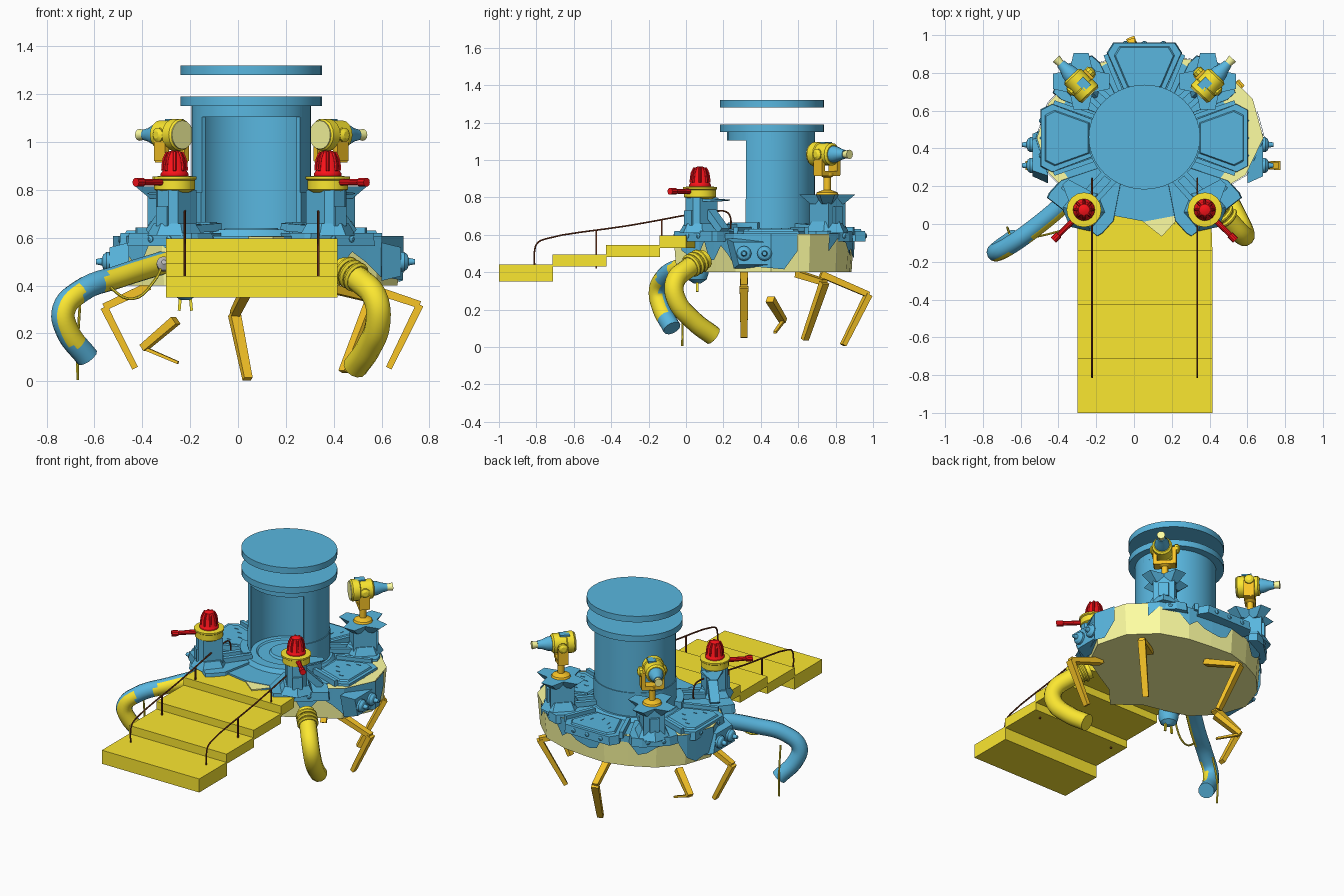
import bpy, math, random
from mathutils import Vector, Matrix

if "Cube" in bpy.data.objects:
    bpy.data.objects.remove(bpy.data.objects["Cube"])

random.seed(4)
CX, CY = 0.055, 0.455          # platform centre


def mat(name, c):
    m = bpy.data.materials.new(name)
    m.diffuse_color = (*c, 1)
    m.use_nodes = True
    m.node_tree.nodes["Principled BSDF"].inputs["Base Color"].default_value = m.diffuse_color
    return m


BLUE = mat("blue", (0.10, 0.47, 0.74))
YEL = mat("yellow", (0.97, 0.80, 0.03))
PALE = mat("pale_yellow", (1.0, 1.0, 0.36))
RED = mat("red", (0.95, 0.006, 0.01))
ORANGE = mat("orange", (0.95, 0.56, 0.02))
BROWN = mat("brown", (0.2, 0.045, 0.015))
GREY = mat("grey", (0.5, 0.5, 0.5))
smooth = []


def mesh(name, verts, faces, m, M=None):
    me = bpy.data.meshes.new(name)
    me.from_pydata([tuple((M @ Vector(v)) if M else v) for v in verts], [], faces)
    me.materials.append(m)
    me.update()
    ob = bpy.data.objects.new(name, me)
    bpy.context.collection.objects.link(ob)
    return ob


def prism(name, pts, z0, z1, m, top=1.0, bot=1.0, M=None):
    """Extruded polygon; top and bot scale the end faces about the centroid."""
    n = len(pts)
    cx, cy = sum(p[0] for p in pts) / n, sum(p[1] for p in pts) / n
    v = [(cx + (x - cx) * s, cy + (y - cy) * s, z) for z, s in ((z0, bot), (z1, top)) for x, y in pts]
    f = [tuple(reversed(range(n))), tuple(range(n, 2 * n))]
    f += [(i, (i + 1) % n, n + (i + 1) % n, n + i) for i in range(n)]
    return mesh(name, v, f, m, M)


def lathe(name, prof, loc, m, d=(0, 0, 1), n=16, sy=1.0):
    """Revolve (radius, height) points around direction d."""
    M = Matrix.Translation(loc) @ Vector(d).to_track_quat('Z', 'Y').to_matrix().to_4x4()
    v = [(r * math.cos(2 * math.pi * i / n), sy * r * math.sin(2 * math.pi * i / n), t)
         for r, t in prof for i in range(n)]
    f = [(k * n + i, k * n + (i + 1) % n, (k + 1) * n + (i + 1) % n, (k + 1) * n + i)
         for k in range(len(prof) - 1) for i in range(n)]
    f += [tuple(reversed(range(n))), tuple(range(len(v) - n, len(v)))]
    ob = mesh(name, v, f, m, M)
    smooth.append(ob)
    return ob


def box(name, lo, hi, m, M=None):
    return prism(name, [(lo[0], lo[1]), (hi[0], lo[1]), (hi[0], hi[1]), (lo[0], hi[1])], lo[2], hi[2], m, M=M)


def beam(name, a, b, w, h, m, taper=1.0):
    d = Vector(b) - Vector(a)
    M = Matrix.Translation(a) @ d.to_track_quat('Z', 'Y').to_matrix().to_4x4()
    return prism(name, [(-w, -h), (w, -h), (w, h), (-w, h)], 0, d.length, m, taper, M=M)


def tube(name, pts, r, m, res=5, bevel=3):
    cu = bpy.data.curves.new(name, 'CURVE')
    cu.dimensions = '3D'
    cu.bevel_depth, cu.bevel_resolution, cu.resolution_u, cu.use_fill_caps = r, bevel, res, True
    sp = cu.splines.new('BEZIER')
    sp.bezier_points.add(len(pts) - 1)
    for bp, p in zip(sp.bezier_points, pts):
        bp.co = p
        bp.handle_left_type = bp.handle_right_type = 'AUTO'
    cu.materials.append(m)
    ob = bpy.data.objects.new(name, cu)
    bpy.context.collection.objects.link(ob)
    bpy.ops.object.select_all(action='DESELECT')
    ob.select_set(True)
    bpy.context.view_layer.objects.active = ob
    bpy.ops.object.convert(target='MESH')
    smooth.append(bpy.context.object)
    return bpy.context.object


def arc(name, r0, r1, a0, a1, z0, z1, m, n=28, sy=0.94):
    v, f = [], []
    for i in range(n + 1):
        a = math.radians(a0 + (a1 - a0) * i / n)
        v += [(CX + r * math.cos(a), CY + sy * r * math.sin(a), z) for r, z in ((r0, z0), (r1, z0), (r1, z1), (r0, z1))]
    for i in range(n):
        f += [(4 * i + k, 4 * i + 4 + k, 4 * i + 4 + (k + 1) % 4, 4 * i + (k + 1) % 4)[::-1] for k in range(4)]
    ob = mesh(name, v, f + [(0, 1, 2, 3), tuple(range(4 * n, 4 * n + 4))[::-1]], m)
    smooth.append(ob)
    return ob


def frame(deg, sy=0.92):
    return Matrix.Translation((CX, CY, 0)) @ Matrix.Diagonal((1, sy, 1, 1)) @ Matrix.Rotation(math.radians(deg), 4, 'Z')


# broken hull and jagged skirt
R = [.63, .61, .55, .48, .44, .45, .46, .50, .54, .57, .54, .49, .42, .40, .53, .44, .47, .57]
hull = [(CX + r * math.cos(math.radians(20 * i)), CY + r * math.sin(math.radians(20 * i))) for i, r in enumerate(R)]
prism("hull", hull, 0.40, 0.605, PALE, 1.0, 0.97)
sv, sf = [], []
for i in range(54):
    k, t, a = i // 3, (i % 3) / 3, math.radians(20 * i / 3)
    p = Vector(hull[k]).lerp(Vector(hull[(k + 1) % 18]), t)
    low = random.uniform(0.46, 0.59) if abs(math.sin(a + 0.15)) > 0.3 else random.uniform(0.41, 0.46)
    for z, s in ((0.608, 1.012), (low, 1.008)):
        sv.append((CX + (p.x - CX) * s, CY + (p.y - CY) * s, z))
sf = [(2 * i, 2 * i + 1, (2 * i + 3) % 108, (2 * i + 2) % 108) for i in range(54) if not 38 < i < 43 and i not in (2, 3, 4)]
mesh("skirt", sv, sf, BLUE)

# deck with raised plates
arc("deck_ring", 0.0, 0.47, 0, 360, 0.56, 0.608, BLUE, 16)
PLATE = [(0.27, -0.11), (0.49, -0.20), (0.55, -0.165), (0.55, 0.165), (0.49, 0.20), (0.27, 0.11)]
for deg in (0, 90, 180):
    M = frame(deg)
    prism("deck_plate", PLATE, 0.565, 0.62, BLUE, 0.97, M=M)
    prism("deck_plate_top", [(x * 0.86 + 0.055, y * 0.82) for x, y in PLATE], 0.615, 0.63, BLUE, 0.93, M=M)
    for s in (-1, 1):
        beam("plate_rib", M @ Vector((0.27, 0.125 * s, 0.62)), M @ Vector((0.48, 0.205 * s, 0.62)), 0.012, 0.022, BLUE)
        for x, y in ((0.36, 0.0), (0.40, 0.06), (0.45, 0.10)):
            box("plate_slot", (x - 0.014, y * s - 0.002, 0.625), (x + 0.014, y * s + 0.002, 0.633), BLUE, M)
    for y in (-0.1, 0, 0.1):
        lathe("deck_bolt", [(0.014, 0), (0.014, 0.006), (0.006, 0.012)], M @ Vector((0.545, y, 0.594)), BLUE,
              M.to_3x3() @ Vector((1, 0, 0)), 8)
for deg, out, w, c in ((-50, 0.595, 0.185, 0.95), (-130, 0.595, 0.185, 0.95), (44, 0.56, 0.15, 0.6), (136, 0.56, 0.15, 0.6)):
    M = frame(deg)
    prism("corner_plate", [(0.27, -0.07), (0.47, -w), (out - 0.03, -w), (out, -w * c), (out, w * c),
                           (out - 0.03, w), (0.47, w), (0.27, 0.07)], 0.565, 0.62, BLUE, 0.97, M=M)
    for s in (-1, 1):
        beam("corner_pipe", M @ Vector((0.25, 0.035 * s, 0.645)), M @ Vector((0.44, 0.035 * s, 0.635)), 0.014, 0.016, BLUE)
        lathe("deck_bolt", [(0.014, 0), (0.014, 0.006), (0.006, 0.012)], M @ Vector((out - 0.005, 0.05 * s, 0.594)), BLUE,
              M.to_3x3() @ Vector((1, 0, 0)), 8)

# tower with open front, floor rings and floating lid
arc("tower_wall", 0.232, 0.25, -35, 215, 0.60, 1.15, BLUE)
arc("tower_foot", 0.24, 0.255, -35, 215, 0.60, 0.79, BLUE)
arc("tower_lintel", 0.215, 0.25, 0, 360, 1.105, 1.155, BLUE, 32)
for z in (1.15, 1.28):
    lathe("tower_cap" if z < 1.2 else "floating_lid", [(0.295, 0), (0.295, 0.04)], (CX, CY + 0.005, z), BLUE, n=40, sy=0.94)
lathe("tower_floor", [(0.29, 0), (0.27, 0.03), (0.2, 0.03), (0.19, 0.022), (0.12, 0.022), (0.11, 0.035), (0.05, 0.035)],
      (CX, CY, 0.605), BLUE, n=32, sy=0.94)
for a in (195, 305):
    arc("floor_rim", 0.25, 0.30, a, a + 40, 0.62, 0.665, BLUE, 8)

# corner pedestals: front beacons, rear cannons
for s in (-1, 1):
    x, y = CX + 0.32 * s, 0.075
    q = [(0.09, 0), (0.05, 0.07), (-0.05, 0.07), (-0.09, 0), (-0.05, -0.07), (0.05, -0.07)]
    M = Matrix.Translation((x, y, 0)) @ Matrix.Rotation(math.radians(-90 + 40 * s), 4, 'Z')
    prism("front_pedestal", [(-0.07, -0.06), (0.05, -0.06), (0.075, -0.03), (0.075, 0.03), (0.05, 0.06), (-0.07, 0.06)],
          0.61, 0.80, BLUE, M=M)
    prism("front_pedestal_foot", [(a * 1.3, b * 1.4) for a, b in q], 0.61, 0.66, BLUE, 0.75, M=M)
    box("pedestal_hatch", (0.05, -0.03, 0.65), (0.085, 0.03, 0.73), BLUE, M)
    beam("pedestal_wing", M @ Vector((-0.03, 0.04 * s, 0.785)), M @ Vector((-0.05, 0.17 * s, 0.785)), 0.07, 0.008, BLUE, 0.3)
    beam("pedestal_brace", M @ Vector((-0.03, 0.05 * s, 0.72)), M @ Vector((-0.04, 0.15 * s, 0.62)), 0.03, 0.02, BLUE)
    lathe("beacon_base", [(0.065, 0), (0.085, 0.012), (0.085, 0.05), (0.092, 0.055), (0.092, 0.065), (0.06, 0.068)], (x, y, 0.79), YEL)
    dome = [(0.058, 0), (0.058, 0.018), (0.05, 0.03), (0.044, 0.08), (0.03, 0.108), (0.012, 0.115)]
    lathe("beacon_dome", dome, (x, y, 0.85), RED)
    for k in range(8):
        a = k * math.pi / 4
        tube("beacon_rib", [(x + r * math.cos(a), y + r * math.sin(a), 0.85 + t) for r, t in dome[2:5]], 0.007, RED, 2, 1)
    d = (0.71 * s, -0.7, 0)
    lathe("beacon_nozzle", [(0.016, 0), (0.013, 0.13), (0.019, 0.132), (0.019, 0.172)], (x + 0.04 * s, y - 0.04, 0.832), RED, d, 10)

    x, y = CX + 0.335 * s, 0.755
    M = Matrix.Translation((x, y, 0)) @ Matrix.Rotation(math.radians(90 - 45 * s), 4, 'Z')
    prism("rear_pedestal", [(-0.07, -0.065), (0.075, -0.065), (0.075, 0.065), (-0.07, 0.065)], 0.61, 0.80, BLUE, M=M)
    prism("rear_pedestal_foot", [(a * 1.4, b * 1.4) for a, b in q], 0.61, 0.67, BLUE, 0.72, M=M)
    box("pedestal_hatch", (0.05, -0.03, 0.66), (0.09, 0.03, 0.75), BLUE, M)
    star = []
    for k in range(4):
        for o, r in ((-15, 0.155), (15, 0.155), (45, 0.085)):
            a = math.radians(90 * k + 45 + o)
            star.append((r * math.cos(a), r * math.sin(a)))
    prism("pedestal_petals", star, 0.765, 0.815, BLUE, 1.0, 0.6, M)
    lathe("cannon_mount", [(0.06, 0), (0.055, 0.012), (0.02, 0.025), (0.02, 0.09), (0.035, 0.1), (0.035, 0.115)], (x, y, 0.815), ORANGE, n=12)
    for t in (-1, 1):
        box("cannon_yoke", (-0.035, 0.058 * t - 0.012, 0.92), (0.03, 0.058 * t + 0.012, 1.03), ORANGE, M)
        lathe("yoke_pivot", [(0.03, 0), (0.03, 0.02), (0.015, 0.03)], M @ Vector((0, 0.06 * t, 1.03)), YEL,
              M.to_3x3() @ Vector((0, t, 0)), 10)
    box("yoke_base", (-0.035, -0.065, 0.915), (0.03, 0.065, 0.94), ORANGE, M)
    b, d = Vector((CX + 0.29 * s, 0.685, 1.03)), Vector((0.68 * s, 0.73, 0)).normalized()
    lathe("cannon_body", [(0.06, 0), (0.067, 0.008), (0.067, 0.05), (0.061, 0.055), (0.061, 0.13), (0.05, 0.14)], b, YEL, d)
    lathe("cannon_rear_cap", [(0.06, 0), (0.06, 0.006)], b - d * 0.005, PALE, d)
    lathe("cannon_neck", [(0.046, 0), (0.042, 0.03), (0.03, 0.06), (0.024, 0.09)], b + d * 0.135, BLUE, d)
    lathe("cannon_tip", [(0.017, 0), (0.025, 0.05)], b + d * 0.21, PALE, d, 12)
    box("cannon_sight", (-0.05, -0.025, 1.085), (0.01, 0.025, 1.096), BLUE, M)

    # paired side lamps on a blue wedge
    ex = 0.66 if s > 0 else -0.515
    W = Matrix.Translation((ex, 0.365, 0.5)) @ Matrix.Rotation(s * math.pi / 2, 4, 'Y')
    prism("lamp_wedge", [(-0.08, -0.15), (0.08, -0.11), (0.08, 0.11), (-0.08, 0.15)], -0.06, 0.022, BLUE, 0.75, M=W)
    for y in (0.31, 0.42):
        lathe("side_lamp", [(0.04, 0), (0.04, 0.022), (0.03, 0.035), (0.016, 0.04), (0.011, 0.066)], (ex + 0.013 * s, y, 0.5), BLUE, (s, 0, 0), 12)

# stairs and railings
for y0, y1, z0, z1 in ((-1, -0.71, 0.35, 0.44), (-0.713, -0.425, 0.43, 0.495), (-0.428, -0.14, 0.48, 0.545)):
    box("stair_step", (-0.30, y0, z0), (0.415, y1, z1), YEL)
prism("top_step", [(-0.30, -0.143), (0.415, -0.143), (0.41, 0.0), (0.25, 0.05), (0.14, -0.02), (0.02, 0.08), (-0.12, 0.04), (-0.30, 0.02)],
      0.53, 0.597, YEL)
for x in (-0.222, 0.335):
    tube("railing", [(x, -0.81, 0.44), (x, -0.81, 0.51), (x, -0.795, 0.555), (x, -0.75, 0.578), (x, -0.3, 0.65), (x, 0.17, 0.727),
                     (x, 0.22, 0.72), (x, 0.238, 0.69), (x, 0.238, 0.63)], 0.005, BROWN, 4, 1)
    for y, z0, z1 in ((-0.48, 0.42, 0.62), (-0.13, 0.55, 0.678)):
        beam("railing_post", (x, y, z0), (x, y, z1), 0.004, 0.004, BROWN)

# hoses, cables and loose parts at the front
hose = tube("left_hose", [(-0.30, 0.17, 0.50), (-0.5, 0.0, 0.437), (-0.66, -0.115, 0.375), (-0.728, -0.15, 0.30),
                          (-0.715, -0.135, 0.215), (-0.63, -0.075, 0.10)], 0.049, BLUE, 6, 4)
hose.data.materials.append(YEL)
for p in hose.data.polygons:
    side = p.normal.dot(Vector((0.6, -0.7, 0.1)))
    if side > 0.35 and p.center.z > 0.15 and not -0.64 < p.center.x < -0.55:
        p.material_index = 1
tube("right_hose", [(0.43, 0.10, 0.47), (0.51, 0.01, 0.42), (0.575, -0.06, 0.345), (0.585, -0.05, 0.25), (0.545, 0.04, 0.14),
                    (0.49, 0.145, 0.06)], 0.053, YEL, 6, 4)
for k in range(3):
    lathe("hose_collar", [(0.055, 0), (0.065, 0.008), (0.065, 0.016), (0.055, 0.024)],
          (0.445 + 0.02 * k, 0.08 - 0.021 * k, 0.465 - 0.012 * k), YEL, (0.62, -0.66, -0.4))
tube("loose_cable", [(-0.31, 0.02, 0.50), (-0.35, -0.02, 0.42), (-0.44, -0.05, 0.345), (-0.53, -0.07, 0.39), (-0.57, -0.08, 0.45)], 0.006, YEL, 5, 1)
tube("hanging_cable", [(-0.66, -0.05, 0.33), (-0.67, -0.02, 0.15), (-0.67, -0.02, 0.005)], 0.006, YEL, 5, 1)
lathe("cable_knob", [(0.01, -0.03), (0.03, -0.012), (0.03, 0.012), (0.01, 0.03)], (-0.31, 0.02, 0.49), GREY, (0, -1, 0.3))
lathe("under_dome", [(0.02, 0), (0.05, 0.02), (0.06, 0.05), (0.06, 0.1)], (-0.22, 0.06, 0.34), BLUE)
for dx in (-0.02, 0.02):
    beam("under_wire", (-0.22 + dx, 0.06, 0.36), (-0.22 + dx * 1.3, 0.06, 0.295), 0.006, 0.006, YEL)

# bent legs: hip, knee, foot (one is snapped off)
for name, hip, knee, foot in (
        ("rear_leg", (0.04, 0.72, 0.39), (-0.015, 0.975, 0.28), (0.04, 0.84, 0.01)),
        ("right_leg", (0.52, 0.31, 0.40), (0.76, 0.31, 0.32), (0.63, 0.31, 0.055)),
        ("left_leg", (-0.37, 0.31, 0.40), (-0.56, 0.31, 0.31), (-0.43, 0.31, 0.055)),
        ("rear_right_leg", (0.38, 0.60, 0.39), (0.56, 0.74, 0.345), (0.44, 0.635, 0.04)),
        ("snapped_leg", (-0.26, 0.45, 0.255), (-0.395, 0.52, 0.14), (-0.25, 0.475, 0.078))):
    thin = 0.45 if name == "snapped_leg" else 1
    beam(name + "_upper", hip, knee, 0.022, 0.018, ORANGE, 0.85)
    beam(name + "_lower", knee, foot, 0.023 * thin, 0.016 * thin, ORANGE, 0.8)

# smooth the round parts
bpy.ops.object.select_all(action='DESELECT')
for ob in smooth:
    ob.select_set(True)
bpy.context.view_layer.objects.active = smooth[0]
bpy.ops.object.shade_smooth_by_angle(angle=math.radians(32))
